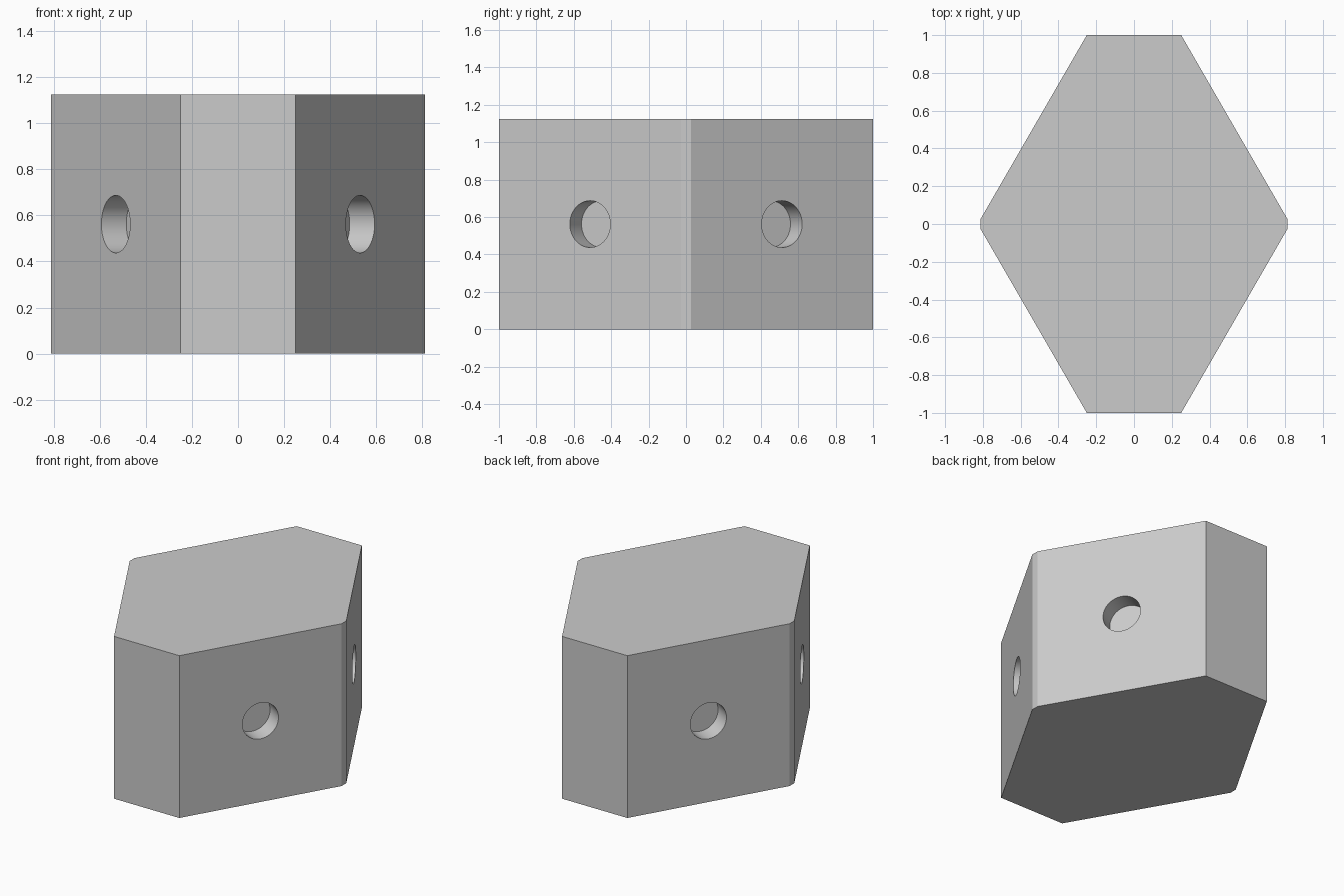
import bpy
import bmesh
import math
from mathutils import Vector

default = bpy.data.objects.get("Cube")
if default:
    bpy.data.objects.remove(default, do_unlink=True)

HEIGHT = 1.125
HALF_END = 0.25       # half width of the front and back faces
HALF_WIDTH = 0.8125
HALF_FLAT = 0.026     # half width of the narrow side flats
HOLE_RADIUS = 0.125
HOLE_DEPTH = 0.125

grey = bpy.data.materials.new("light_grey")
grey.use_nodes = True
colour = (0.6, 0.6, 0.6, 1)
grey.diffuse_color = colour
grey.node_tree.nodes["Principled BSDF"].inputs["Base Color"].default_value = colour


def add_object(name, bm):
    mesh = bpy.data.meshes.new(name)
    bmesh.ops.recalc_face_normals(bm, faces=bm.faces)
    bm.to_mesh(mesh)
    bm.free()
    mesh.materials.append(grey)
    obj = bpy.data.objects.new(name, mesh)
    bpy.context.collection.objects.link(obj)
    return obj


# Block: eight-sided outline extruded upward
corner = [(HALF_WIDTH, HALF_FLAT), (HALF_END, 1)]
half = corner + [(-x, y) for x, y in reversed(corner)]
outline = half + [(-x, -y) for x, y in half]
bm = bmesh.new()
base = bm.faces.new([bm.verts.new((x, y, 0)) for x, y in outline])
top = bmesh.ops.extrude_face_region(bm, geom=[base])
bmesh.ops.translate(bm, vec=(0, 0, HEIGHT),
                    verts=[v for v in top["geom"] if isinstance(v, bmesh.types.BMVert)])
block = add_object("block", bm)

# Blind round holes in the middle of the four slanted faces
for sx in (-1, 1):
    for sy in (-1, 1):
        normal = Vector((sx * (1 - HALF_FLAT), sy * (HALF_WIDTH - HALF_END), 0)).normalized()
        centre = Vector((sx * (HALF_END + HALF_WIDTH) / 2, sy * (1 + HALF_FLAT) / 2, HEIGHT / 2))
        bm = bmesh.new()
        bmesh.ops.create_cone(bm, cap_ends=True, segments=64, radius1=HOLE_RADIUS,
                              radius2=HOLE_RADIUS, depth=HOLE_DEPTH * 2)
        cutter = add_object("hole_cutter", bm)
        cutter.location = centre
        cutter.rotation_euler = normal.to_track_quat("Z", "Y").to_euler()
        cutter.hide_render = True
        cut = block.modifiers.new("hole", "BOOLEAN")
        cut.operation = "DIFFERENCE"
        cut.solver = "EXACT"
        cut.object = cutter

# Bake the cuts, drop the cutters and smooth the bores
bpy.context.view_layer.update()
graph = bpy.context.evaluated_depsgraph_get()
cut_mesh = bpy.data.meshes.new_from_object(block.evaluated_get(graph))
block.modifiers.clear()
block.data = cut_mesh
for obj in [o for o in bpy.data.objects if o.name.startswith("hole_cutter")]:
    bpy.data.objects.remove(obj, do_unlink=True)

bpy.ops.object.select_all(action="DESELECT")
block.select_set(True)
bpy.context.view_layer.objects.active = block
bpy.ops.object.shade_smooth_by_angle(angle=math.radians(20))
